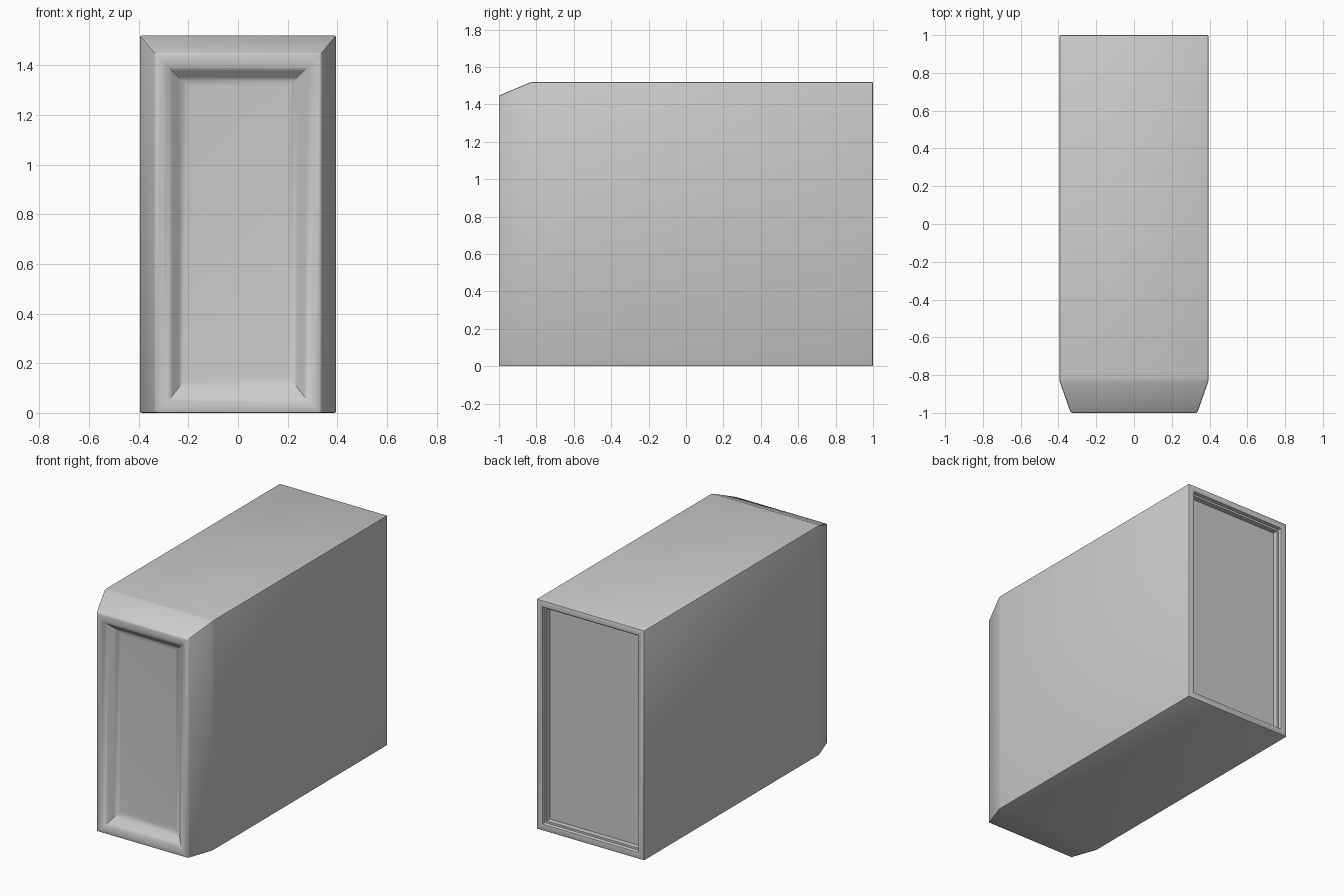
import bpy, bmesh, math

if "Cube" in bpy.data.objects:
    bpy.data.objects.remove(bpy.data.objects["Cube"])

# Rectangular cross-sections: (y, half width, bottom z, top z)
SECTIONS = [
    # dished front panel, from the floor outward to the rim
    (-0.938, 0.200, 0.145, 1.315),
    (-0.940, 0.222, 0.125, 1.335),
    (-0.952, 0.240, 0.100, 1.352),
    (-0.978, 0.265, 0.068, 1.377),
    (-0.992, 0.282, 0.050, 1.393),
    (-1.000, 0.305, 0.028, 1.415),
    (-1.000, 0.335, 0.000, 1.447),
    # tapered shoulder and straight case
    (-0.835, 0.393, 0.000, 1.517),
    (-0.815, 0.395, 0.000, 1.520),
    (1.000, 0.395, 0.000, 1.520),
    # stepped recess at the back
    (1.000, 0.350, 0.045, 1.475),
    (0.975, 0.350, 0.045, 1.475),
    (0.975, 0.337, 0.058, 1.462),
    (0.940, 0.337, 0.058, 1.462),
]
RIM, BACK_EDGE, OPENING = 6, 9, 10

bm = bmesh.new()
rings = [[bm.verts.new((x, y, z)) for x, z in
          ((-w, lo), (w, lo), (w, hi), (-w, hi))]
         for y, w, lo, hi in SECTIONS]
for a, b in zip(rings, rings[1:]):
    for i in range(4):
        j = (i + 1) % 4
        bm.faces.new((a[i], a[j], b[j], b[i]))
bm.faces.new(rings[0])
bm.faces.new(rings[-1])
bmesh.ops.recalc_face_normals(bm, faces=bm.faces[:])

# Narrow rounded edges around the outer shell and the back opening
edges = []
for r in (RIM, BACK_EDGE, OPENING):
    edges += [bm.edges.get((rings[r][i], rings[r][(i + 1) % 4])) for i in range(4)]
for r in range(RIM, BACK_EDGE):
    edges += [bm.edges.get((rings[r][i], rings[r + 1][i])) for i in range(4)]
bmesh.ops.bevel(bm, geom=edges, offset=0.008, segments=2, profile=0.5,
                affect='EDGES', clamp_overlap=True)

mesh = bpy.data.meshes.new("case")
bm.to_mesh(mesh)
bm.free()
case = bpy.data.objects.new("case", mesh)
bpy.context.collection.objects.link(case)
bpy.context.view_layer.objects.active = case
case.select_set(True)
bpy.ops.object.shade_smooth_by_angle(angle=math.radians(40))
